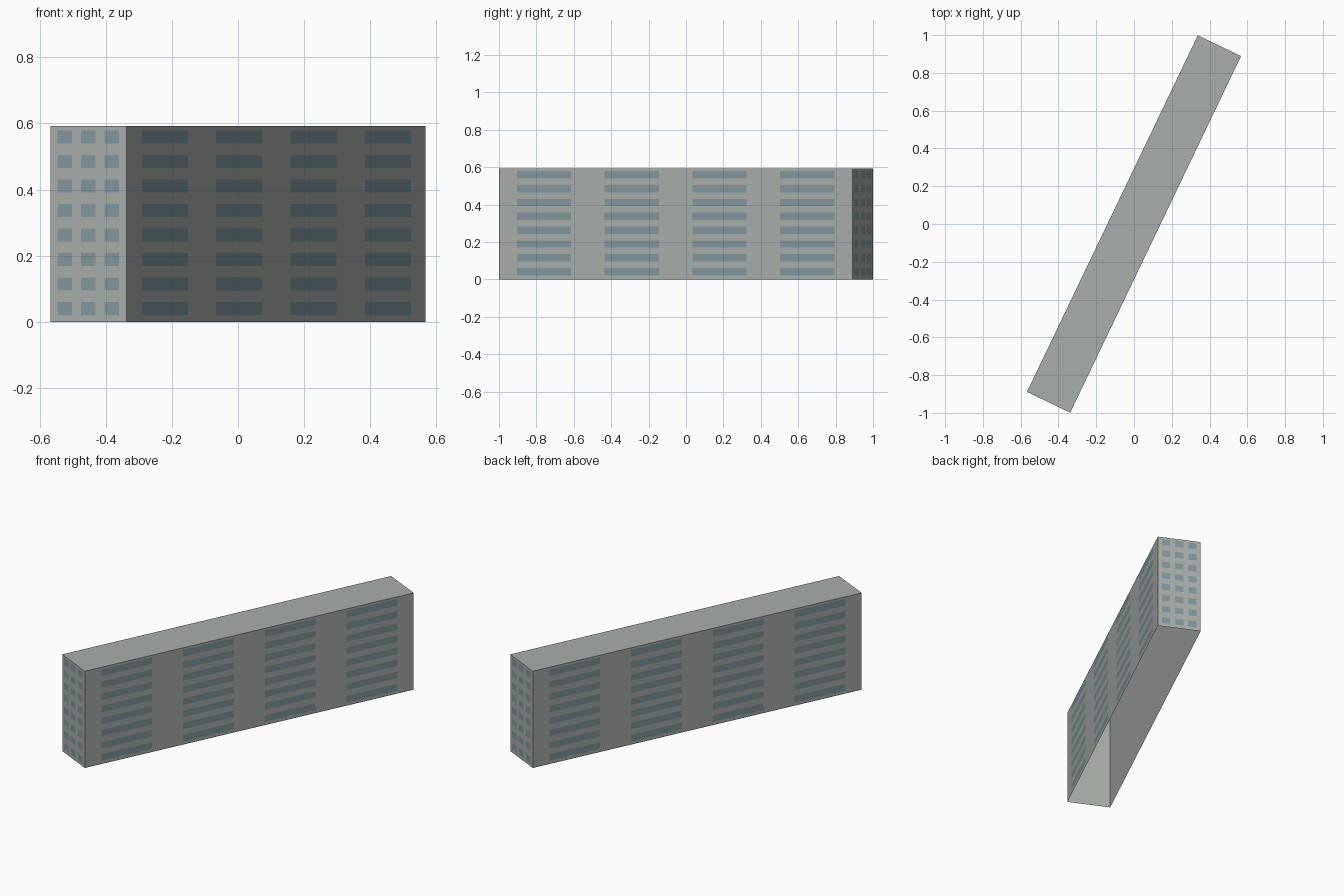
import bpy, bmesh, math
from mathutils import Matrix

cube = bpy.data.objects.get("Cube")
if cube:
    bpy.data.objects.remove(cube, do_unlink=True)

LENGTH, WIDTH, HEIGHT = 2.093, 0.254, 0.592
TURN = Matrix.Rotation(math.radians(64.4), 4, 'Z')
ROWS, ROW_START, ROW_PITCH, PANE_HEIGHT = 8, 0.041, 0.074, 0.039
GAP = 0.0015  # panes sit just proud of the wall


def make_material(name, color):
    mat = bpy.data.materials.new(name)
    mat.use_nodes = True
    mat.diffuse_color = color
    bsdf = mat.node_tree.nodes["Principled BSDF"]
    bsdf.inputs["Base Color"].default_value = color
    bsdf.inputs["Roughness"].default_value = 0.8
    return mat


def make_object(name, bm, mat):
    mesh = bpy.data.meshes.new(name)
    bm.to_mesh(mesh)
    bm.free()
    mesh.materials.append(mat)
    obj = bpy.data.objects.new(name, mesh)
    bpy.context.collection.objects.link(obj)
    return obj


concrete = make_material("pale grey concrete", (0.40, 0.43, 0.40, 1))
glass = make_material("blue grey glass", (0.215, 0.32, 0.355, 1))

# Building shell: box with an open underside
bm = bmesh.new()
bmesh.ops.create_cube(bm, size=1)
bmesh.ops.delete(bm, geom=[f for f in bm.faces if f.normal.z < -0.5], context='FACES')
place = TURN @ Matrix.Translation((0, 0, HEIGHT / 2)) @ Matrix.Diagonal((LENGTH, WIDTH, HEIGHT, 1))
bmesh.ops.transform(bm, matrix=place, verts=bm.verts)
make_object("building_shell", bm, concrete)


# Window panes: a regular grid on one wall, facing outwards
def window_wall(name, angle, distance, columns, pitch, pane_width):
    bm = bmesh.new()
    wall = TURN @ Matrix.Rotation(angle, 4, 'Z')
    for row in range(ROWS):
        z = ROW_START + row * ROW_PITCH
        for col in range(columns):
            x = (col - (columns - 1) / 2) * pitch
            pane = (wall @ Matrix.Translation((x, -distance - GAP, z))
                    @ Matrix.Rotation(math.pi / 2, 4, 'X')
                    @ Matrix.Diagonal((pane_width, PANE_HEIGHT, 1, 1)))
            bmesh.ops.create_grid(bm, x_segments=1, y_segments=1, size=0.5, matrix=pane)
    make_object(name, bm, glass)


for side, angle in (("left", 0), ("right", math.pi)):
    window_wall(side + "_long_windows", angle, WIDTH / 2, 4, LENGTH * 0.2485, LENGTH * 0.154)
for side, angle in (("front", -math.pi / 2), ("back", math.pi / 2)):
    window_wall(side + "_end_windows", angle, LENGTH / 2, 3, WIDTH * 0.31, WIDTH * 0.195)
